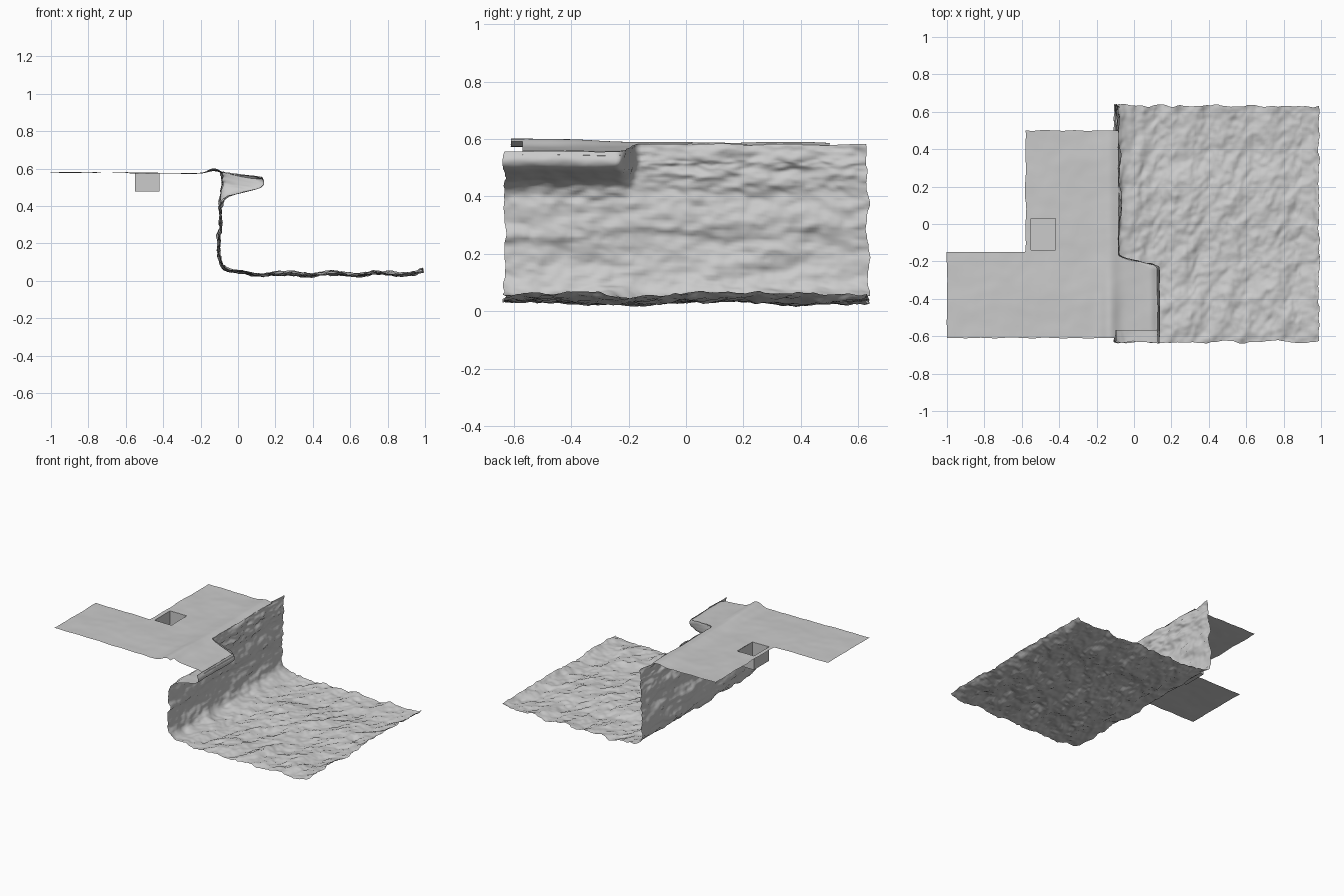
import bpy, math
from mathutils import Vector, noise

if "Cube" in bpy.data.objects:
    bpy.data.objects.remove(bpy.data.objects["Cube"])


def smooth(a, b, t):
    t = min(1, max(0, (t - a) / (b - a)))
    return t * t * (3 - 2 * t)


def rough(x, y, z=0.0):
    # layered noise
    return sum(noise.noise(Vector((x, y, z)) * f) / f for f in (1, 2, 4))


def add_mesh(name, verts, faces, shade=True):
    me = bpy.data.meshes.new(name)
    me.from_pydata(verts, [], faces)
    me.update()
    if shade:
        me.shade_smooth()
    ob = bpy.data.objects.new(name, me)
    bpy.context.collection.objects.link(ob)
    return ob


def sheet(name, nu, nv, point, keep=lambda i, j: True):
    faces, used = [], {}
    verts = []

    def vid(i, j):
        if (i, j) not in used:
            used[i, j] = len(verts)
            verts.append(point(i, j))
        return used[i, j]
    for i in range(nu):
        for j in range(nv):
            if keep(i, j):
                faces.append([vid(i, j), vid(i + 1, j), vid(i + 1, j + 1), vid(i, j + 1)])
    return add_mesh(name, verts, faces)


def lip_weight(y):
    # 1 under the overhang, 0 along the plain wall
    return 1 - smooth(-0.235, -0.165, y)


def resample(points, counts):
    out = []
    p = [Vector(q) for q in points]
    for k, n in enumerate(counts):
        a, b = p[max(k - 1, 0)], p[k]
        c, d = p[k + 1], p[min(k + 2, len(p) - 1)]
        for s in range(n):
            t = s / n
            out.append(0.5 * (2 * b + (c - a) * t + (2 * a - 5 * b + 4 * c - d) * t * t
                              + (3 * b - a - 3 * c + d) * t ** 3))
    return out + [p[-1]]


# Cliff face and rocky ground: one swept sheet, blending two profiles along y
base = [(-0.095, 0.40), (-0.092, 0.30), (-0.105, 0.20), (-0.098, 0.12),
        (-0.07, 0.068), (0.0, 0.045), (0.1, 0.038), (0.3, 0.037),
        (0.6, 0.037), (0.9, 0.04), (0.99, 0.055)]
lip = [(0.125, 0.557), (0.138, 0.525), (0.115, 0.497), (0.03, 0.475), (-0.055, 0.448)] + base
plain = [(-0.085, 0.582), (-0.08, 0.56), (-0.08, 0.53), (-0.085, 0.50), (-0.09, 0.45)] + base
counts = [4, 4, 8, 8, 6, 9, 9, 7, 6, 7, 9, 18, 27, 27, 8]
lip_curve, plain_curve = resample(lip, counts), resample(plain, counts)
N, M = len(lip_curve) - 1, 128


def cliff_point(i, j):
    y = -0.632 + 1.264 * j / M
    w = lip_weight(y)
    p = plain_curve[i].lerp(lip_curve[i], w)
    a, b = max(i - 1, 0), min(i + 1, N)
    t = plain_curve[b].lerp(lip_curve[b], w) - plain_curve[a].lerp(lip_curve[a], w)
    n = Vector((-t.y, t.x)).normalized()
    ground = smooth(-0.08, 0.05, p.x) * (1 - smooth(0.1, 0.3, p.y))
    # wall strata run along y, ground ripples run diagonally
    strata = 0.017 * rough(y * 5, p.y * 14, 3) + 0.006 * rough(y * 17, p.y * 40, 8)
    calm = 1 - 0.7 * w * smooth(0.42, 0.48, p.y)
    ripple = (0.006 * math.cos(p.x * 25) + 0.006 * math.cos((y - 0.12) * 10)
              + 0.013 * rough(p.x * 13 - y * 5, y * 7, 1) + 0.006 * rough(p.x * 35, y * 22, 5))
    q = p + n * (strata * calm * (1 - ground) + ripple * ground)
    edge = 0.012 * rough(p.x * 14, p.y * 16, y)
    right = 0.008 * rough(y * 16, 2, 7) * smooth(0.85, 0.99, p.x)
    return (q.x + right, y + edge, max(q.y, 0.004))


sheet("cliff_and_ground", N, M, cliff_point)


# Smooth plateau height, with a low ridge near the cliff edge
def top_height(x, y):
    ridge = 0.014 + 0.014 * (1 - smooth(-0.5, -0.15, y))
    z = 0.574 + 0.006 * smooth(-0.25, -0.9, -abs(x)) + 0.004 * rough(x * 4, y * 4, 2)
    z += ridge * math.exp(-((x + 0.13) / 0.045) ** 2)
    return z - 0.014 * smooth(-0.1, 0.1, x)


def plateau_point(i, j):
    x, y = -1 + i * 0.01, -0.61 + j * 0.01
    wx = 0.006 * rough(y * 8, 1) if i < 44 else 0
    wy = 0.008 * rough(x * 7, 4) if j < 3 or j > 108 else 0
    return (x + wx, y + wy, top_height(x, y))


def plateau_keep(i, j):
    notch = i < 42 and j >= 46
    hole = 45 <= i < 58 and 47 <= j < 64
    return not notch and not hole


sheet("plateau", 90, 111, plateau_point, plateau_keep)


# Cap over the overhanging lip and along the cliff edge
def cap_point(i, j):
    y = -0.57 + 1.07 * j / 107
    end = -0.083 + 0.218 * lip_weight(y)
    t = i / 20
    x = -0.1 + (end + 0.1) * t
    drop = 0.016 * smooth(0.8, 1, t) * lip_weight(y)
    return (x, y, top_height(x, y) - drop)


sheet("overhang_cap", 20, 107, cap_point)

# Square pit sunk into the plateau, open at the top
x0, x1, y0, y1 = -0.55, -0.42, -0.14, 0.03
corners = [(x0, y0), (x1, y0), (x1, y1), (x0, y1)]
pit = [(x, y, 0.477) for x, y in corners] + [(x, y, top_height(x, y)) for x, y in corners]
pit_faces = [(0, 1, 2, 3)] + [((k + 1) % 4, k, k + 4, (k + 1) % 4 + 4) for k in range(4)]
add_mesh("pit", pit, pit_faces, shade=False)
